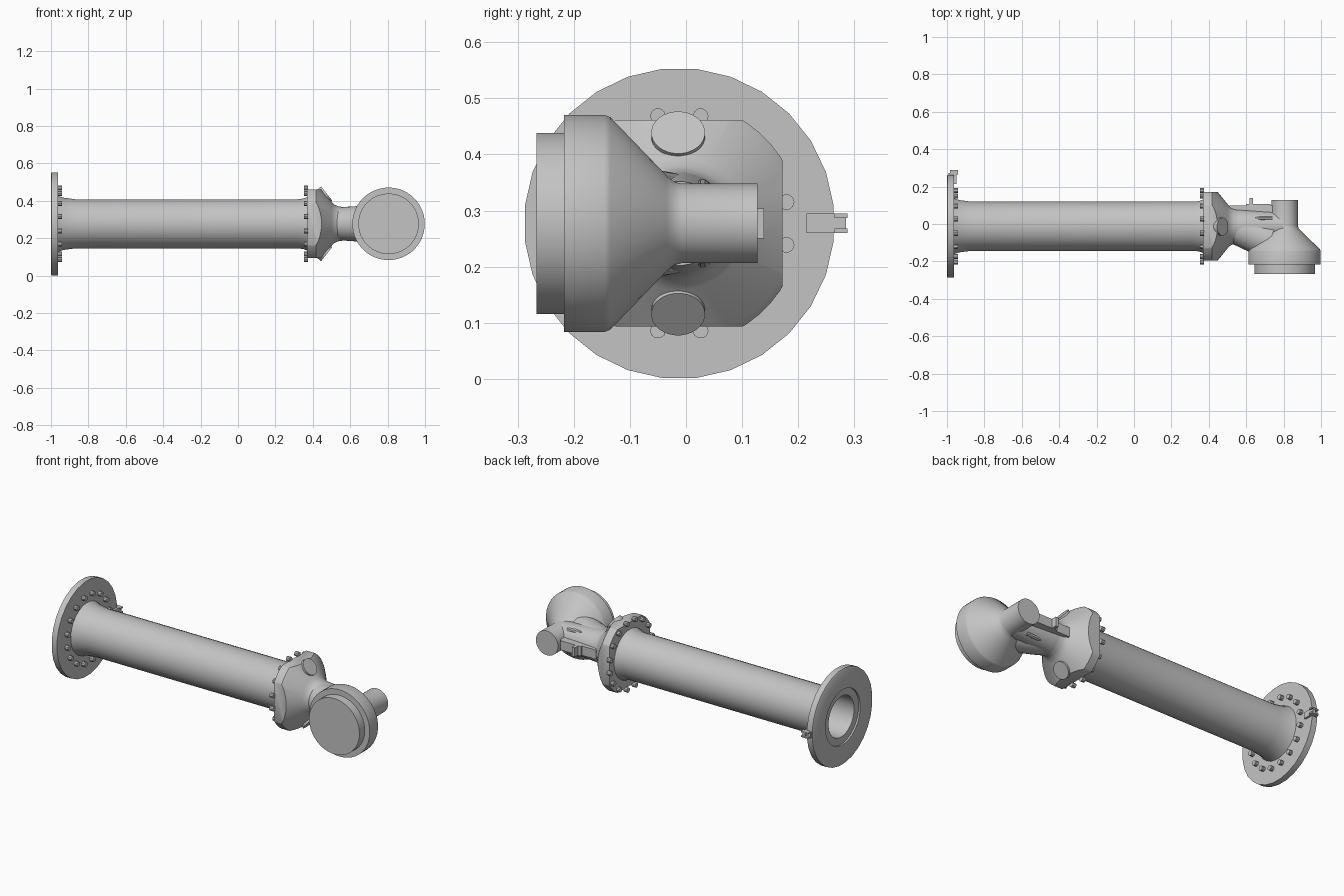
import bpy, bmesh, math
from mathutils import Matrix, Vector

if "Cube" in bpy.data.objects:
    bpy.data.objects.remove(bpy.data.objects["Cube"])

grey = bpy.data.materials.new("light_grey")
grey.use_nodes = True
COLOUR = (0.55, 0.55, 0.55, 1)
grey.diffuse_color = COLOUR
grey.node_tree.nodes["Principled BSDF"].inputs["Base Color"].default_value = COLOUR

AY, AZ = -0.012, 0.277   # tube axis
BX = 0.805               # bulb axis


def finish(name, bm):
    bmesh.ops.remove_doubles(bm, verts=bm.verts, dist=0.0001)
    bmesh.ops.recalc_face_normals(bm, faces=bm.faces)
    mesh = bpy.data.meshes.new(name)
    bm.to_mesh(mesh)
    bm.free()
    mesh.materials.append(grey)
    ob = bpy.data.objects.new(name, mesh)
    bpy.context.collection.objects.link(ob)
    bpy.ops.object.select_all(action='DESELECT')
    ob.select_set(True)
    bpy.context.view_layer.objects.active = ob
    bpy.ops.object.shade_smooth_by_angle(angle=math.radians(32))
    return ob


def lathe_mesh(profile, origin, axis, sides=32):
    """Revolve (distance, radius) pairs around an axis through origin."""
    bm = bmesh.new()
    axis = Vector(axis).normalized()
    turn = Vector((0, 0, 1)).rotation_difference(axis).to_matrix().to_4x4()
    place = Matrix.Translation(origin) @ turn
    rings = []
    for t, r in profile:
        ring = []
        for i in range(sides):
            a = math.tau * (i + 0.5) / sides
            ring.append(bm.verts.new(place @ Vector((r * math.cos(a), r * math.sin(a), t))))
        rings.append(ring)
    for low, high in zip(rings, rings[1:]):
        for i in range(sides):
            j = (i + 1) % sides
            bm.faces.new((low[i], low[j], high[j], high[i]))
    bm.faces.new(rings[0])
    bm.faces.new(rings[-1])
    return bm


def lathe(name, profile, origin, axis, sides=32):
    return finish(name, lathe_mesh(profile, origin, axis, sides))


def box(name, low, high):
    low, high = Vector(low), Vector(high)
    bm = bmesh.new()
    bmesh.ops.create_cube(bm, size=1)
    bmesh.ops.scale(bm, verts=bm.verts, vec=high - low)
    bmesh.ops.translate(bm, verts=bm.verts, vec=(low + high) / 2)
    return finish(name, bm)


X, Y = (1, 0, 0), (0, 1, 0)

# End flange and hollow tube
lathe("flanged_tube", [
    (0.36, 0.118), (-0.99, 0.118), (-0.99, 0.16), (-1, 0.16), (-1, 0.27),
    (-0.996, 0.277), (-0.962, 0.277), (-0.962, 0.15), (-0.935, 0.141),
    (-0.87, 0.132), (0.32, 0.132), (0.35, 0.136), (0.372, 0.145)],
    (0, AY, AZ), X, 28)

# Bolt circles on both flanges
for label, start, end in (("end", -0.965, -0.941), ("joint", 0.352, 0.375)):
    for i in range(16):
        a = math.tau * (i + 0.5) / 16
        lathe(f"{label}_bolt_{i + 1}", [(start, 0.014), (end, 0.014)],
              (0, AY + 0.195 * math.cos(a), AZ + 0.195 * math.sin(a)), X, 10)

# Joint plate tapering to the neck, trimmed flat on four sides
bm = lathe_mesh([(0.37, 0.216), (0.418, 0.216), (0.43, 0.205), (0.5, 0.119),
                 (0.515, 0.103), (0.535, 0.094), (0.56, 0.09)],
                (0, AY, AZ), X, 48)
for n in (Vector((0, 1, 0)), Vector((0, -1, 0)), Vector((0, 0, 1)), Vector((0, 0, -1))):
    cut = bmesh.ops.bisect_plane(bm, geom=bm.verts[:] + bm.edges[:] + bm.faces[:],
                                 plane_co=Vector((0, AY, AZ)) + n * 0.184,
                                 plane_no=n, clear_outer=True)
    edges = [e for e in cut["geom_cut"] if isinstance(e, bmesh.types.BMEdge)]
    bmesh.ops.contextual_create(bm, geom=edges)
finish("joint_plate", bm)

# Angled ports above and below
for label, s in (("upper", 1), ("lower", -1)):
    lathe(f"{label}_port", [(-0.12, 0.048), (0, 0.048)],
          (0.474, AY - 0.002, AZ + s * 0.162), (0.78, 0, s * 0.62), 28)

# Neck and its blend into the bulb
lathe("neck", [(0.54, 0.092), (0.62, 0.087), (0.8, 0.075)], (0, AY, AZ), X)
lathe("neck_blend", [(0, 0.088), (0.09, 0.094), (0.2, 0.098)],
      (0.54, AY - 0.004, AZ), (1, -0.4, 0))

# Bulb housing with front cap and rear stub
lathe("bulb_housing", [
    (-0.266, 0.162), (-0.217, 0.162), (-0.217, 0.194), (-0.145, 0.194),
    (-0.135, 0.19), (-0.035, 0.086), (-0.022, 0.075), (-0.008, 0.071), (0.127, 0.071)],
    (BX, 0, AZ), Y, 40)

# Small ribs on the neck
for label, s in (("upper", 1), ("lower", -1)):
    lathe(f"{label}_rib", [(0, 0.005), (0.04, 0.014), (0.1, 0.012)],
          (0.64, 0.03, AZ + s * 0.068), (1, 0, -s * 0.08), 10)

# Rear bracket on the neck
box("bracket_base", (0.51, 0.04, 0.25), (0.74, 0.098, 0.304))
box("bracket_rail", (0.6, 0.09, 0.25), (0.73, 0.108, 0.304))
box("bracket_tab", (0.618, 0.1, 0.25), (0.636, 0.139, 0.304))

# Forked latch on the end flange
box("latch_arm", (-0.965, 0.215, 0.26), (-0.95, 0.285, 0.295))
box("latch_base", (-0.992, 0.255, 0.26), (-0.95, 0.272, 0.295))
for label, z in (("lower", 0.26), ("upper", 0.287)):
    box(f"latch_{label}_prong", (-0.985, 0.265, z), (-0.94, 0.288, z + 0.008))
